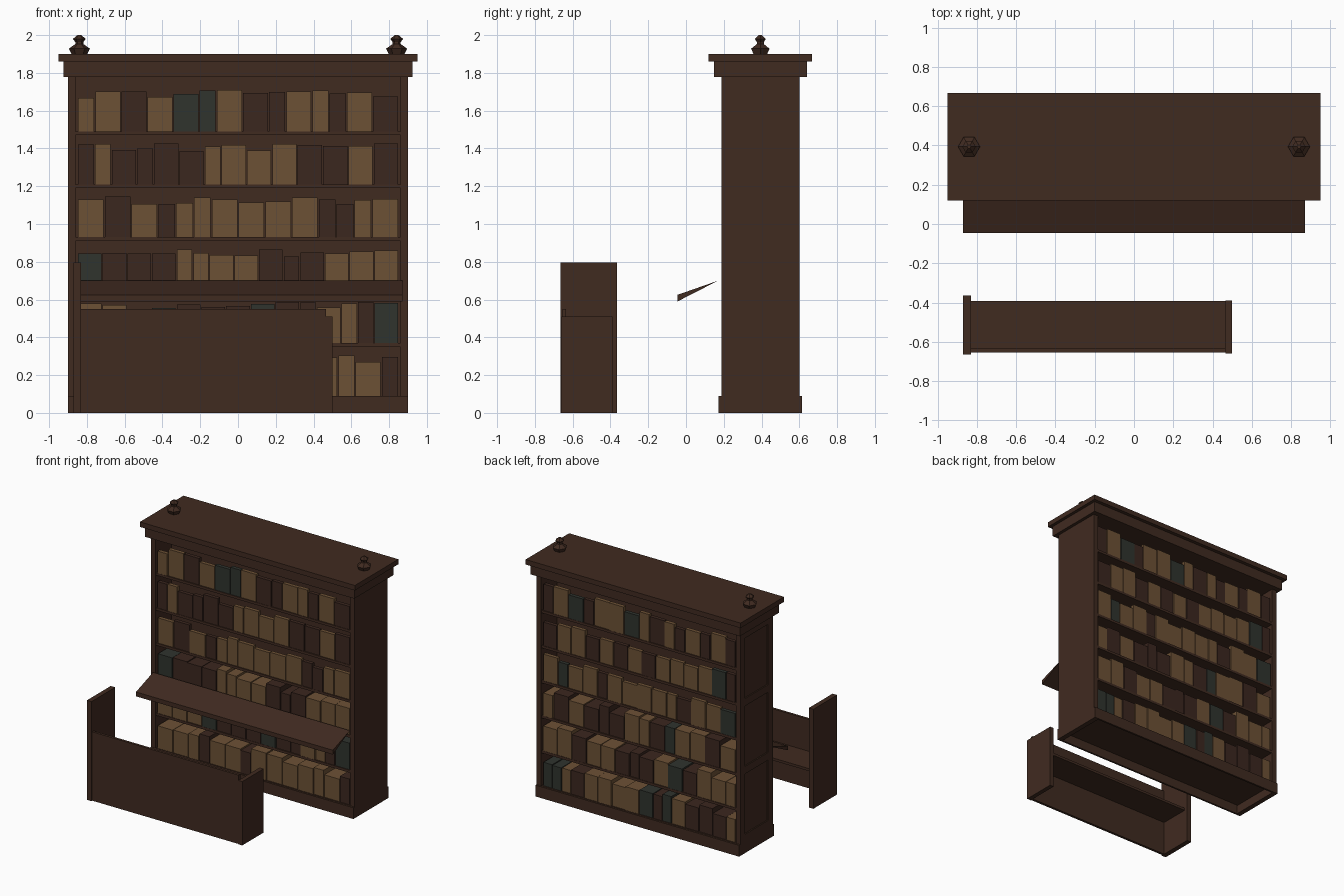
import bpy, bmesh, math, random
from mathutils import Matrix

random.seed(4)
if "Cube" in bpy.data.objects:
    bpy.data.objects.remove(bpy.data.objects["Cube"])


def material(name, *rgb):
    m = bpy.data.materials.new(name)
    m.use_nodes = True
    m.diffuse_color = (*rgb, 1)
    m.node_tree.nodes["Principled BSDF"].inputs["Base Color"].default_value = (*rgb, 1)
    return m


wood = material("dark wood", 0.051, 0.0235, 0.0145)
leathers = {
    "B": material("brown leather", 0.044, 0.02, 0.0135),
    "T": material("tan leather", 0.152, 0.083, 0.036),
    "G": material("green leather", 0.029, 0.033, 0.027),
}


def add_box(bm, x, y, z, index=0):
    """Box between (min, max) pairs on each axis."""
    size = [high - low for low, high in (x, y, z)]
    middle = [(low + high) / 2 for low, high in (x, y, z)]
    matrix = Matrix.Translation(middle) @ Matrix.Diagonal((*size, 1))
    verts = bmesh.ops.create_cube(bm, size=1, matrix=matrix)["verts"]
    for face in {face for vert in verts for face in vert.link_faces}:
        face.material_index = index


def finish(bm, name, materials=(wood,)):
    bmesh.ops.recalc_face_normals(bm, faces=bm.faces)
    mesh = bpy.data.meshes.new(name)
    bm.to_mesh(mesh)
    bm.free()
    for m in materials:
        mesh.materials.append(m)
    bpy.context.collection.objects.link(bpy.data.objects.new(name, mesh))


def boxes(name, *parts):
    bm = bmesh.new()
    for part in parts:
        add_box(bm, *part)
    finish(bm, name)


def both(value):
    return (-value, value)


# Main sizes of the case
front, back = 0.187, 0.6
middle = (front + back) / 2
depth = (front, back)
half, inner = 0.9, 0.86
plinth_top, case_top = 0.09, 1.777
panel_inset = 0.01


def around(overhang):
    """Depth range growing past the case on both faces."""
    return (front - overhang, back + overhang)


# Sides and divider
boxes("left_side", ((inner, half), depth, (0, case_top)))
boxes("right_side", ((panel_inset - half, -inner), depth, (0, case_top)))
boxes("centre_divider", (both(inner), (middle - 0.005, middle + 0.005), (0.08, case_top)))

# Framed panels on the right side
rail = 0.06
face = (-half, panel_inset - half)
rail_step = (case_top - plinth_top - rail) / 3
rails = [plinth_top + i * rail_step for i in range(4)]
frame = [(face, (y, y + rail), (plinth_top, case_top)) for y in (front, back - rail)]
frame += [(face, (front + rail, back - rail), (z, z + rail)) for z in rails]
boxes("right_side_frame", *frame)

# Hollow plinth
plinth_z = (0, plinth_top)
skirt = around(0.015)
boxes("plinth",
      (both(half), (skirt[0], front), plinth_z),
      (both(half), (back, skirt[1]), plinth_z),
      ((-half, -inner), depth, plinth_z),
      ((inner, half), depth, plinth_z))

# Shelves
shelf_tops = [plinth_top + 0.28 * i for i in range(6)]
for i, z in enumerate(shelf_tops, 1):
    boxes(f"shelf_{i}", (both(inner), around(-0.005), (z - 0.02, z)))

# Cornice in two steps
boxes("cornice", (both(0.925), around(0.04), (case_top, 1.86)))
boxes("cornice_top", (both(0.95), around(0.068), (1.86, half + 1)))

# Finials: six-sided base, neck and knob
for side, x in (("right", -0.84), ("left", 0.84)):
    bm = bmesh.new()
    z = half + 1
    for low, high, height in ((0.042, 0.056, 0.028), (0.056, 0.021, 0.025),
                              (0.021, 0.021, 0.01), (0.021, 0.034, 0.017),
                              (0.034, 0.01, 0.02)):
        place = Matrix.Translation((x, middle, z + height / 2))
        bmesh.ops.create_cone(bm, cap_ends=True, segments=6, radius1=low, radius2=high,
                              depth=height, matrix=place @ Matrix.Rotation(math.pi / 2, 4, "Z"))
        z += height
    finish(bm, f"{side}_finial")

# Sloping reading ledge: a wedge section swept across the case
bm = bmesh.new()
section = [bm.verts.new((-0.87, y, z)) for y, z in ((-0.045, 0.59), (0.17, 0.7), (-0.045, 0.625))]
base = bm.faces.new(section)
swept = bmesh.ops.extrude_face_region(bm, geom=[base], use_keep_orig=True)["geom"]
bmesh.ops.translate(bm, vec=(1.74, 0, 0),
                    verts=[item for item in swept if isinstance(item, bmesh.types.BMVert)])
finish(bm, "reading_ledge")

# Detached counter with unequal ends and an open back
board = (-0.83, 0.465)
boxes("counter_tall_end", ((-0.87, board[0]), (-0.665, -0.365), (0, 0.795)))
boxes("counter_short_end", ((board[1], 0.5), (-0.66, -0.39), (0, 0.51)))
boxes("counter_front", (board, (-0.655, -0.635), (0, 0.55)))
boxes("counter_shelf", (board, (-0.635, -0.393), (0.275, 0.295)))


# Books: one letter each for the leather, a capital for a thick volume
def book_row(name, row, is_back, books):
    bm = bmesh.new()
    widths = [1.5 if book.isupper() else 1 for book in books]
    scale = 1.7 / sum(widths)
    z = shelf_tops[row]
    thick = 0.18 if row < 3 else 0.03  # shallow volumes on the upper shelves
    x = -0.85
    for book, width in zip(books, widths):
        end = x + width * scale
        recess = random.uniform(0.006, 0.014)
        near, far = recess, recess + thick
        y = (back - far, back - near) if is_back else (front + near, front + far)
        top = z + random.uniform(0.175, 0.22)
        add_box(bm, (x + 0.003, end - 0.003), y, (z, top), list(leathers).index(book.upper()))
        x = end
    finish(bm, name, leathers.values())


# Rows run from the lowest shelf up, each from the model's right to its left
front_rows = ["TTtbTTbTTTTtTb", "TTTGBBBGBbTtbG", "GBBBttTTBbBTTT",
              "TBTbttTTTTbbtT", "btBbBBtTTTBBTB", "tTBTGgTBbTtbTB"]
back_rows = ["tBBBTgbGTTTTBtgg", "tTTBGTBbBTTBTT", "TBTTgBtTBbBTBt",
             "GTTBtTTTTbTTgT", "bGTTTTBTBTBTTB", "bTbTbtBtGTTbGTb"]
for row, (front_books, back_books) in enumerate(zip(front_rows, back_rows)):
    book_row(f"front_books_{row + 1}", row, False, front_books)
    book_row(f"back_books_{row + 1}", row, True, back_books)
